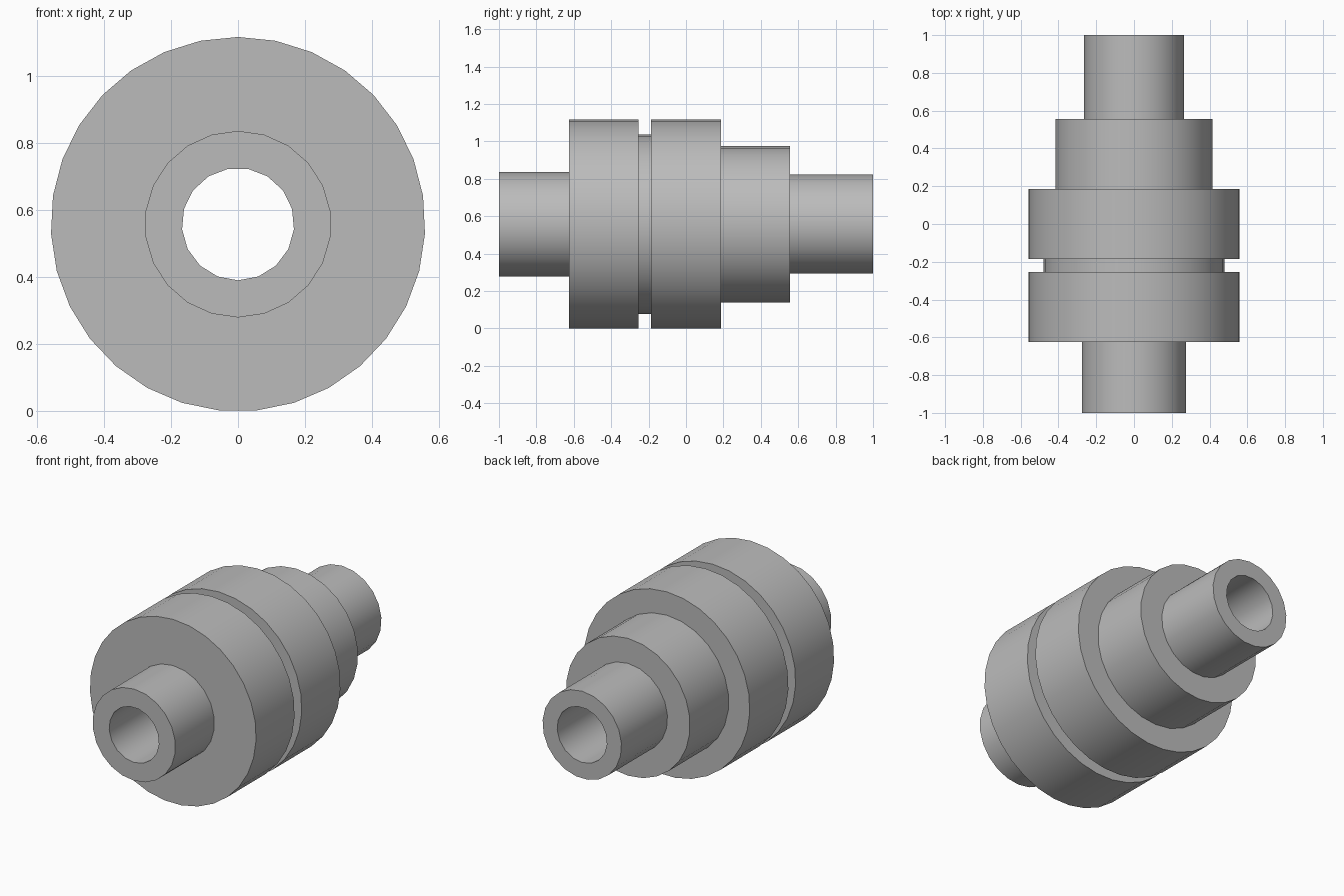
import bpy
import bmesh
import math

cube = bpy.data.objects.get("Cube")
if cube:
    bpy.data.objects.remove(cube, do_unlink=True)

AXIS_Z = 0.558

# Turned sections from front to back: start y, end y, radius, sides
SECTIONS = [
    (-1.0, -0.625, 0.279, 22),    # front pipe
    (-0.625, -0.255, 0.56, 31),   # front flange
    (-0.255, -0.186, 0.48, 28),   # groove
    (-0.186, 0.186, 0.56, 31),    # rear flange
    (0.186, 0.557, 0.418, 26),    # shoulder
    (0.557, 1.0, 0.266, 21),      # rear pipe
]
BORE = (-1.0, 1.0, -0.168, 17)    # negative radius puts a corner at the bottom

steel = bpy.data.materials.new("grey steel")
steel.use_nodes = True
grey = (0.5, 0.5, 0.5, 1.0)
steel.diffuse_color = grey
steel.node_tree.nodes["Principled BSDF"].inputs["Base Color"].default_value = grey

bm = bmesh.new()


def ring(y, radius, sides):
    """Closed loop of edges around the axis, with a corner on the vertical."""
    verts = []
    for i in range(sides):
        a = math.tau * i / sides
        verts.append(bm.verts.new((radius * math.sin(a), y, AXIS_Z + radius * math.cos(a))))
    edges = [bm.edges.new((verts[i - 1], verts[i])) for i in range(sides)]
    return verts, edges


def wall(y0, y1, radius, sides):
    """Side surface between two rings; returns the edges of both ends."""
    v0, e0 = ring(y0, radius, sides)
    v1, e1 = ring(y1, radius, sides)
    for i in range(sides):
        bm.faces.new((v0[i - 1], v0[i], v1[i], v1[i - 1]))
    return e0, e1


# Outer walls, through bore and the flat annular steps joining them
bore_front, bore_back = wall(*BORE)
previous = bore_front
for section in SECTIONS:
    start, end = wall(*section)
    bmesh.ops.triangle_fill(bm, edges=previous + start, use_beauty=True, normal=(0, 1, 0))
    previous = end
bmesh.ops.triangle_fill(bm, edges=previous + bore_back, use_beauty=True, normal=(0, 1, 0))
bmesh.ops.recalc_face_normals(bm, faces=bm.faces[:])

mesh = bpy.data.meshes.new("stepped_bushing")
bm.to_mesh(mesh)
bm.free()
mesh.materials.append(steel)
bushing = bpy.data.objects.new("stepped_bushing", mesh)
bpy.context.collection.objects.link(bushing)

# Smooth round walls with crisp steps
bpy.ops.object.select_all(action="DESELECT")
bushing.select_set(True)
bpy.context.view_layer.objects.active = bushing
bpy.ops.object.shade_smooth_by_angle(angle=math.radians(30))
